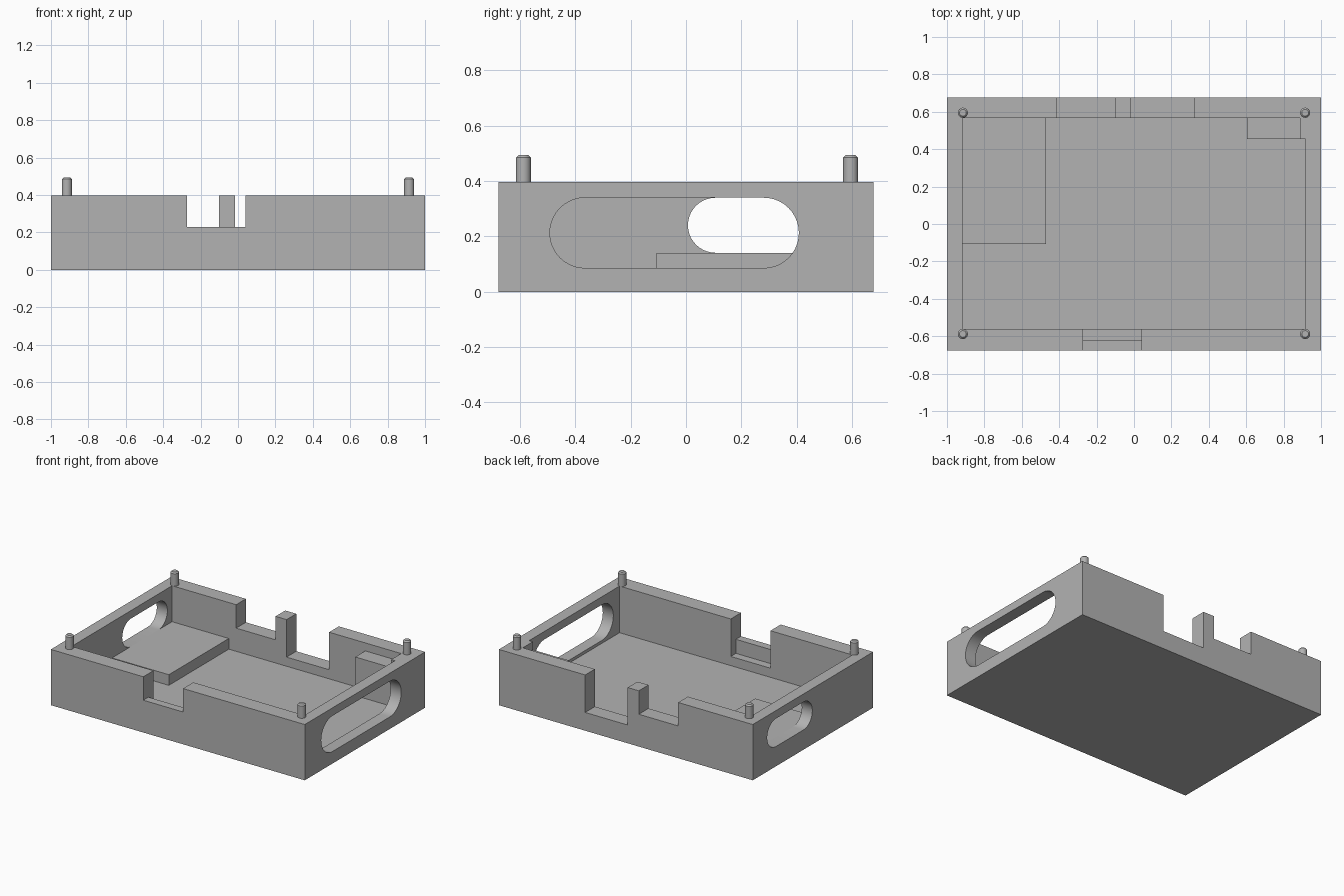
import bpy, bmesh
from math import pi, cos, sin

cube = bpy.data.objects.get("Cube")
if cube:
    bpy.data.objects.remove(cube, do_unlink=True)

grey = bpy.data.materials.new("plain grey")
grey.use_nodes = True
colour = (0.45, 0.45, 0.45, 1)
grey.diffuse_color = colour
grey.node_tree.nodes["Principled BSDF"].inputs["Base Color"].default_value = colour


def make(name, bm):
    bmesh.ops.recalc_face_normals(bm, faces=bm.faces)
    mesh = bpy.data.meshes.new(name)
    bm.to_mesh(mesh)
    bm.free()
    mesh.materials.append(grey)
    obj = bpy.data.objects.new(name, mesh)
    bpy.context.collection.objects.link(obj)
    return obj


def box(name, x, y, z):
    bm = bmesh.new()
    bmesh.ops.create_cube(bm, size=1)
    for v in bm.verts:
        v.co = [r[0] if c < 0 else r[1] for c, r in zip(v.co, (x, y, z))]
    return make(name, bm)


def slot(name, x, y, z, steps=20):
    """Round-ended bar running along x."""
    r = (z[1] - z[0]) / 2
    zc = (z[0] + z[1]) / 2
    bm = bmesh.new()
    ring = []
    for yc, start in ((y[1] - r, -pi / 2), (y[0] + r, pi / 2)):
        for i in range(steps + 1):
            a = start + pi * i / steps
            ring.append(bm.verts.new((x[0], yc + r * cos(a), zc + r * sin(a))))
    face = bm.faces.new(ring)
    out = bmesh.ops.extrude_face_region(bm, geom=[face])
    for v in out["geom"]:
        if isinstance(v, bmesh.types.BMVert):
            v.co.x = x[1]
    return make(name, bm)


def cut(target, cutter):
    cutter.hide_render = True
    mod = target.modifiers.new(cutter.name, "BOOLEAN")
    mod.operation = "DIFFERENCE"
    mod.solver = "EXACT"
    mod.object = cutter
    bpy.context.view_layer.objects.active = target
    bpy.ops.object.modifier_apply(modifier=mod.name)
    bpy.data.objects.remove(cutter, do_unlink=True)


def smooth(obj):
    bpy.ops.object.select_all(action="DESELECT")
    obj.select_set(True)
    bpy.context.view_layer.objects.active = obj
    bpy.ops.object.shade_smooth_by_angle(angle=pi / 6)


FLOOR, RIM = 0.065, 0.397
INX, FRONT, BACK = 0.917, -0.562, 0.568

# Open tray
tray = box("tray", (-1, 1), (-0.677, 0.677), (0, RIM))
cut(tray, box("cavity", (-INX, INX), (FRONT, BACK), (FLOOR, 1)))

# Front notch with a stepped sill, and two back notches of different depth
cut(tray, box("front_notch", (-0.272, 0.041), (-0.8, -0.5), (0.23, 1)))
cut(tray, box("front_sill_step", (-0.272, 0.041), (-0.62, -0.5), (0.13, 1)))
cut(tray, box("back_notch_deep", (-0.015, 0.32), (0.5, 0.8), (0.13, 1)))
cut(tray, box("back_notch_shallow", (-0.412, -0.102), (0.5, 0.8), (0.23, 1)))

# Round-ended openings in the end walls
cut(tray, slot("long_slot", (0.85, 1.1), (-0.492, 0.408), (0.086, 0.34)))
cut(tray, slot("short_slot", (-1.1, -0.85), (0.007, 0.515), (0.141, 0.34)))
smooth(tray)

# Raised parts inside the tray
box("platform", (-INX, -0.47), (-0.107, BACK), (FLOOR, 0.141))
box("corner_block", (0.605, 0.888), (0.455, BACK), (FLOOR, 0.34))
box("corner_strip", (0.888, INX), (0.455, BACK), (FLOOR, RIM))

# Locating pins with chamfered tips
for side, x in (("right", -0.915), ("left", 0.915)):
    for end, y in (("front", -0.588), ("back", 0.595)):
        bm = bmesh.new()
        bmesh.ops.create_cone(bm, cap_ends=True, segments=32, radius1=0.027,
                              radius2=0.027, depth=0.103)
        rim = [e for e in bm.edges if all(v.co.z > 0 for v in e.verts)]
        bmesh.ops.bevel(bm, geom=rim, offset=0.009, segments=1, affect="EDGES")
        pin = make(f"{end}_{side}_pin", bm)
        pin.location = (x, y, 0.442)
        smooth(pin)
